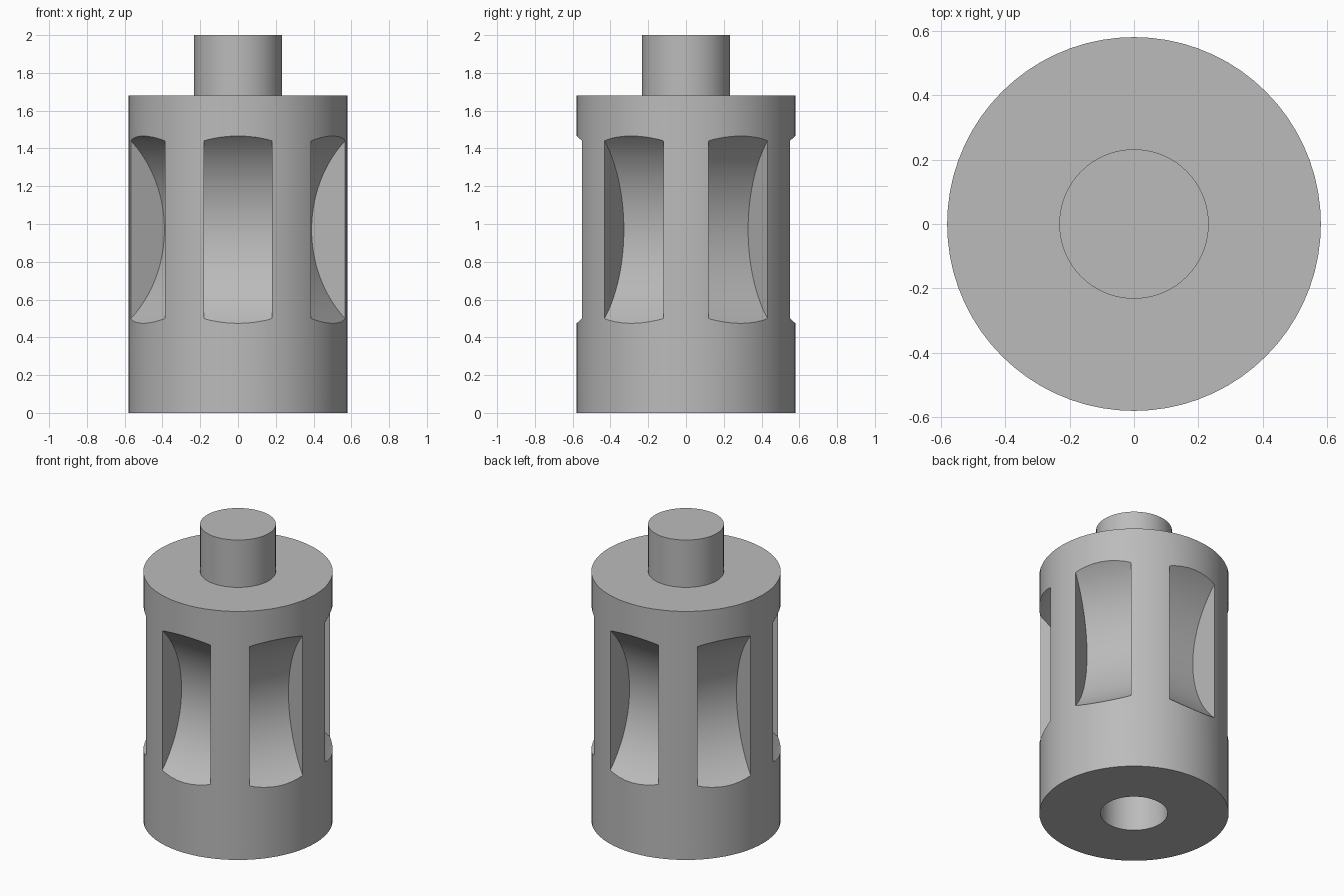
import bpy
import bmesh
import math
from mathutils import Matrix, Vector

cube = bpy.data.objects.get("Cube")
if cube:
    bpy.data.objects.remove(cube, do_unlink=True)

SLOTS = 6
SLOT_WIDTH = 0.36
SLOT_Z = 0.97
WHEEL_RADIUS = 0.643
WHEEL_OFFSET = 0.989

grey = bpy.data.materials.new("plain grey")
grey.use_nodes = True
colour = (0.5, 0.5, 0.5, 1)
grey.diffuse_color = colour
grey.node_tree.nodes["Principled BSDF"].inputs["Base Color"].default_value = colour


def add_object(name, bm):
    bmesh.ops.recalc_face_normals(bm, faces=bm.faces)
    mesh = bpy.data.meshes.new(name)
    bm.to_mesh(mesh)
    bm.free()
    mesh.materials.append(grey)
    obj = bpy.data.objects.new(name, mesh)
    bpy.context.collection.objects.link(obj)
    return obj


def lathe(name, profile, steps):
    bm = bmesh.new()
    verts = [bm.verts.new((r, 0, z)) for r, z in profile]
    edges = [bm.edges.new(pair) for pair in zip(verts, verts[1:])]
    bmesh.ops.spin(bm, geom=verts + edges, cent=(0, 0, 0), axis=(0, 0, 1),
                   angle=math.tau, steps=steps)
    bmesh.ops.remove_doubles(bm, verts=bm.verts, dist=0.0001)
    return add_object(name, bm)


# Round body with a top peg and a blind socket underneath
body = lathe("slotted_body", [(0, 0.4), (0.206, 0.4), (0.206, 0), (0.58, 0),
                              (0.58, 1.68), (0.232, 1.68), (0.232, 2), (0, 2)], 72)

# Ring of wheels that scoop the curved slots, the first facing the front
bm = bmesh.new()
for i in range(SLOTS):
    turn = Matrix.Rotation(math.tau * i / SLOTS, 4, "Z")
    place = Matrix.Translation(Vector((0, -WHEEL_OFFSET, SLOT_Z)))
    lay = Matrix.Rotation(math.pi / 2, 4, "Y")
    bmesh.ops.create_cone(bm, cap_ends=True, segments=128, radius1=WHEEL_RADIUS,
                          radius2=WHEEL_RADIUS, depth=SLOT_WIDTH,
                          matrix=turn @ place @ lay)
wheels = add_object("slot_cutter", bm)

# Cut the slots, then drop the cutter
cut = body.modifiers.new("slots", "BOOLEAN")
cut.operation = "DIFFERENCE"
cut.solver = "EXACT"
cut.object = wheels
bpy.ops.object.select_all(action="DESELECT")
bpy.context.view_layer.objects.active = body
body.select_set(True)
bpy.ops.object.modifier_apply(modifier=cut.name)
bpy.data.objects.remove(wheels, do_unlink=True)
bpy.ops.object.shade_smooth_by_angle(angle=math.radians(30))
